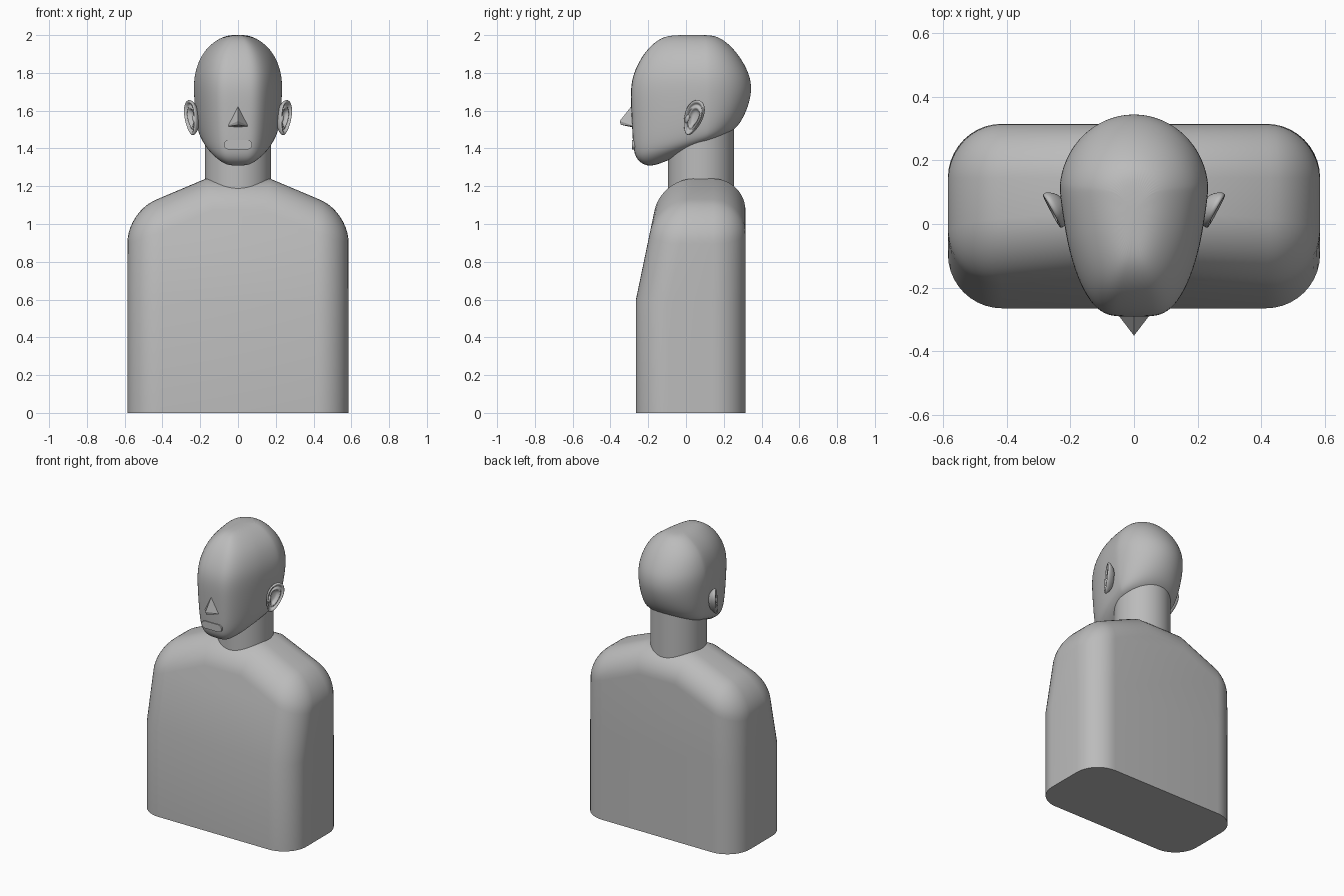
import bpy, bmesh, math
from mathutils import Vector

old = bpy.data.objects.get("Cube")
if old:
    bpy.data.objects.remove(old, do_unlink=True)

clay = bpy.data.materials.new("clay_grey")
clay.use_nodes = True
GREY = (0.5, 0.5, 0.5, 1)
clay.diffuse_color = GREY
clay.node_tree.nodes["Principled BSDF"].inputs["Base Color"].default_value = GREY


def finish(name, bm, smooth=40, subdiv=0, mirror=False):
    """Turn a bmesh into a named object with shading and modifiers."""
    bmesh.ops.recalc_face_normals(bm, faces=bm.faces[:])
    mesh = bpy.data.meshes.new(name)
    bm.to_mesh(mesh)
    bm.free()
    mesh.materials.append(clay)
    ob = bpy.data.objects.new(name, mesh)
    bpy.context.collection.objects.link(ob)
    if mirror:
        ob.modifiers.new("mirror", 'MIRROR').use_mirror_merge = False
    if subdiv:
        mod = ob.modifiers.new("subdivision", 'SUBSURF')
        mod.levels = mod.render_levels = subdiv
    if smooth:
        bpy.ops.object.select_all(action='DESELECT')
        ob.select_set(True)
        bpy.context.view_layer.objects.active = ob
        bpy.ops.object.shade_smooth_by_angle(angle=math.radians(smooth))
    return ob


def loft(rings):
    """Skin a list of equal closed rings and cap both ends."""
    bm = bmesh.new()
    loops = [[bm.verts.new(p) for p in ring] for ring in rings]
    n = len(loops[0])
    for lo, hi in zip(loops, loops[1:]):
        for i in range(n):
            j = (i + 1) % n
            bm.faces.new((lo[i], lo[j], hi[j], hi[i]))
    bm.faces.new(loops[0][::-1])
    bm.faces.new(loops[-1])
    return bm


def spow(v, e):
    return math.copysign(abs(v) ** e, v)


# Torso: sloping shoulders, leaning chest, rounded everywhere but the base
BACK = 0.315
levels = [(0.585, 0, -0.265), (0.585, 0.6, -0.265),
          (0.585, 1.065, -0.168), (0.17, 1.24, -0.132)]
half = [(x, y, z) for x, z, y in levels]
outline = half + [(-x, y, z) for x, y, z in reversed(half)]
bm = bmesh.new()
front = [bm.verts.new(p) for p in outline]
back = [bm.verts.new((x, BACK, z)) for x, y, z in outline]
for side in (front, back):
    for i in range(3):
        bm.faces.new((side[i], side[i + 1], side[6 - i], side[7 - i]))
for i in range(8):
    j = (i + 1) % 8
    bm.faces.new((front[i], front[j], back[j], back[i]))
bmesh.ops.recalc_face_normals(bm, faces=bm.faces[:])
edges = [e for e in bm.edges
         if e.calc_face_angle(0) > math.radians(30)
         and max(v.co.z for v in e.verts) > 0.01]
bmesh.ops.bevel(bm, geom=edges, offset=0.17, segments=10, profile=0.5,
                affect='EDGES', clamp_overlap=True)
finish("torso", bm)

# Neck
bm = bmesh.new()
bmesh.ops.create_cone(bm, cap_ends=True, segments=64, radius1=0.175,
                      radius2=0.175, depth=0.42)
bmesh.ops.translate(bm, verts=bm.verts[:], vec=(0, 0.08, 1.34))
finish("neck", bm)

# Head: rings of front z, back z, front y, back y, half width
head_rings = [
    (1.30, 1.465, -0.16, 0.18, 0.09), (1.312, 1.47, -0.225, 0.21, 0.155),
    (1.345, 1.49, -0.265, 0.245, 0.195), (1.40, 1.53, -0.28, 0.285, 0.213),
    (1.50, 1.60, -0.285, 0.322, 0.225), (1.62, 1.68, -0.291, 0.345, 0.233),
    (1.72, 1.74, -0.294, 0.346, 0.236), (1.80, 1.80, -0.278, 0.333, 0.23),
    (1.88, 1.88, -0.238, 0.29, 0.203), (1.94, 1.94, -0.192, 0.24, 0.158),
    (1.985, 1.985, -0.135, 0.185, 0.098), (2.002, 2.002, -0.07, 0.13, 0.04)]


def head_ring(zf, zb, yf, yb, w, n=48):
    pts = []
    yc = min(0.1, yb - 0.04)
    for i in range(n):
        t = math.tau * i / n
        c, s = math.cos(t), math.sin(t)
        if c > 0:      # flat, tapering face
            u = c ** 0.5
            y, x = yc + (yf - yc) * u, w * spow(s, 0.5) * (1 - 0.33 * u)
            x = w * spow(s, 0.5) * (1 - 0.33 * u ** 1.3)
        else:          # round back of the skull
            y, x = yc - (yb - yc) * c, w * s
        pts.append((x, y, zf + (zb - zf) * (y - yf) / (yb - yf)))
    return pts


finish("head", loft([head_ring(*r) for r in head_rings]), smooth=80, subdiv=2)

# Nose: a sharp wedge
bm = bmesh.new()
for p in [(0, -0.28, 1.635), (0.066, -0.265, 1.515), (-0.066, -0.265, 1.515),
          (0, -0.351, 1.545), (0, -0.345, 1.525), (0, -0.25, 1.505)]:
    bm.verts.new(p)
bmesh.ops.convex_hull(bm, input=bm.verts[:])
finish("nose", bm, smooth=0)

# Mouth: a flat pill
pill = []
for i in range(24):
    t = math.tau * (i + 0.5) / 24
    pill.append((math.copysign(0.05, math.cos(t)) + 0.025 * math.cos(t),
                 1.42 + 0.025 * math.sin(t)))
bm = loft([[(x, y, z) for x, z in pill] for y in (-0.25, -0.286)])
finish("mouth", bm)

# Ears: dished shell with a raised rim and an inner fold, flared backwards
along = Vector((0.5, 0.86, -0.22)).normalized()
up = Vector((0.13, 0.3, 0.95)).normalized()
out = along.cross(up).normalized()
centre = Vector((0.248, 0.04, 1.563))
ear_profile = [(0.45, -0.04), (0.72, -0.028), (0.98, -0.008), (1.02, 0.004),
               (0.95, 0.012), (0.83, 0.008), (0.77, -0.004), (0.68, -0.004),
               (0.6, 0.005), (0.5, 0.002), (0.42, -0.014), (0.2, -0.018)]


def ear_ring(scale, depth, n=28):
    pts = []
    for i in range(n):
        t = math.tau * i / n
        a = 0.053 * math.cos(t) * (1 + 0.25 * math.sin(t))
        b = 0.098 * math.sin(t)
        pts.append(centre + scale * (a * along + b * up) + depth * out)
    return pts


finish("ears", loft([ear_ring(*p) for p in ear_profile]), smooth=80,
       subdiv=1, mirror=True)

# Small flap in front of each ear canal
bm = bmesh.new()
bmesh.ops.create_uvsphere(bm, u_segments=16, v_segments=10, radius=1)
for v in bm.verts:
    v.co = (centre - 0.034 * along - 0.015 * up + v.co.x * 0.012 * out
            + v.co.y * 0.012 * along + v.co.z * 0.024 * up)
finish("ear_flaps", bm, smooth=80, mirror=True)
